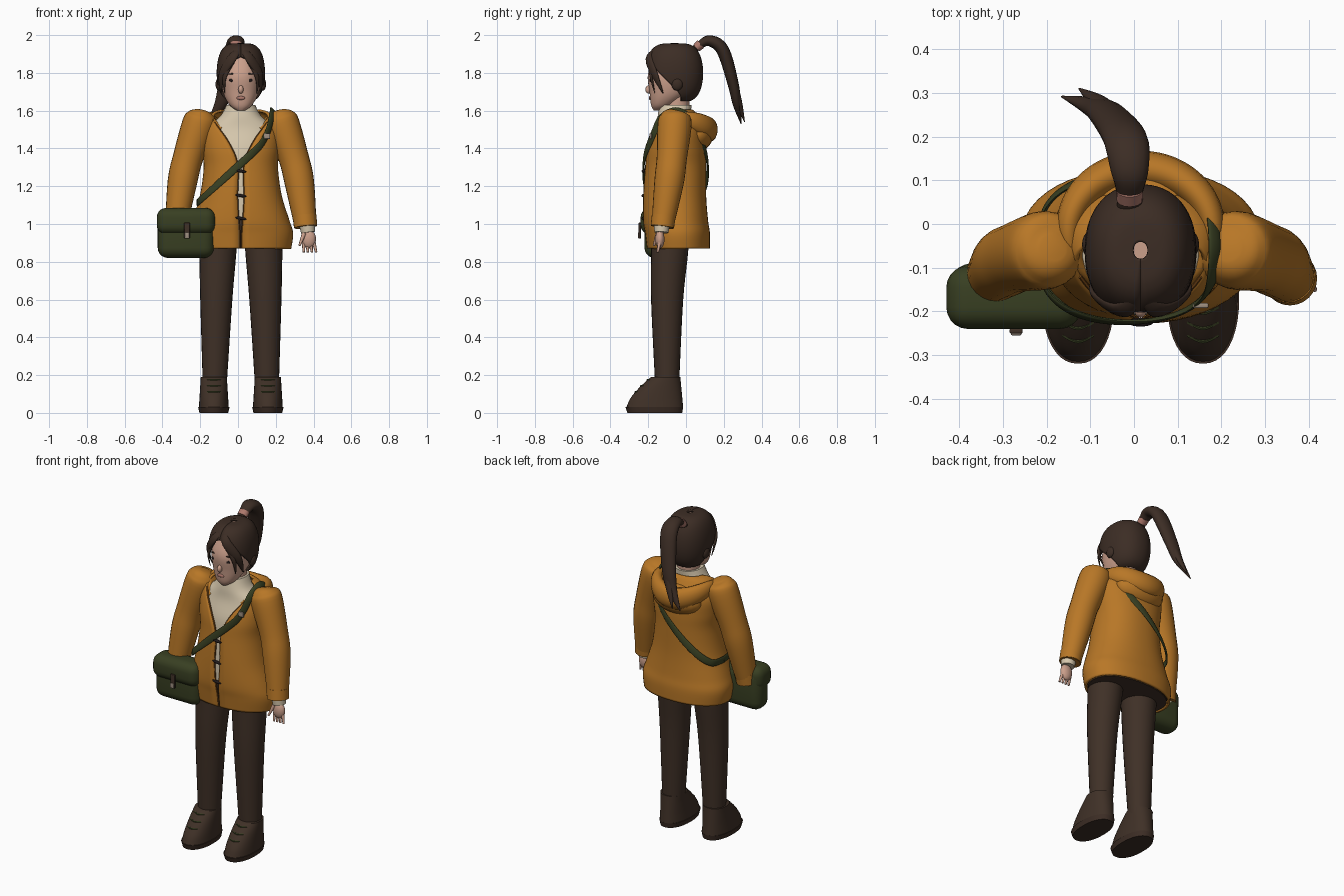
import bpy, bmesh, math
from mathutils import Vector, Matrix

if "Cube" in bpy.data.objects:
    bpy.data.objects.remove(bpy.data.objects["Cube"])

SHIFT = Vector((.015, 0, 0))   # the body axis sits slightly off the overall centre
ACROSS, DEEP, UP = Vector((1, 0, 0)), Vector((0, 1, 0)), Vector((0, 0, 1))
SIDES = {"left": 1, "right": -1}


def material(name, *rgb):
    mat = bpy.data.materials.new(name)
    mat.use_nodes = True
    mat.diffuse_color = (*rgb, 1)
    mat.node_tree.nodes["Principled BSDF"].inputs["Base Color"].default_value = mat.diffuse_color
    return mat


ORANGE = material("jacket orange", .48, .185, .02)
SEAM = material("dark seam orange", .2, .07, .01)
BROWN = material("trouser brown", .05, .03, .02)
HAIR = material("hair brown", .045, .026, .018)
GREEN = material("bag green", .04, .05, .016)
CREAM = material("sweater cream", .68, .58, .42)
SKIN = material("skin", .6, .35, .26)
LIPS = material("lip pink", .42, .19, .15)
DARK = material("dark brown", .015, .01, .01)
METAL = material("buckle metal", .35, .28, .22)


def finish(name, bm, mat):
    bmesh.ops.recalc_face_normals(bm, faces=bm.faces)
    bmesh.ops.translate(bm, verts=bm.verts, vec=SHIFT)
    mesh = bpy.data.meshes.new(name)
    bm.to_mesh(mesh)
    bm.free()
    mesh.materials.append(mat)
    for face in mesh.polygons:
        face.use_smooth = True
    mesh.set_sharp_from_angle(angle=math.radians(50))
    obj = bpy.data.objects.new(name, mesh)
    bpy.context.scene.collection.objects.link(obj)
    return obj


def smooth(keys, steps=5):
    """Catmull-Rom interpolation of equally long tuples."""
    points = [Vector(key) for key in keys]
    padded = [points[0]] + points + [points[-1]]
    result = []
    for a, b, c, d in zip(padded, padded[1:], padded[2:], padded[3:]):
        for step in range(steps):
            t = step / steps
            bend = (a * 2 - b * 5 + c * 4 - d) * t + (b * 3 - a - c * 3 + d) * t * t
            result.append(b + (c - a + bend) * t / 2)
    return result + [points[-1]]


def skin_rings(name, rings, mat, closed=True):
    bm = bmesh.new()
    rows = [[bm.verts.new(point) for point in ring] for ring in rings]
    count = len(rows[0])
    for low, high in zip(rows, rows[1:]):
        for i in range(count if closed else count - 1):
            j = (i + 1) % count
            bm.faces.new((low[i], low[j], high[j], high[i]))
    if closed:
        bm.faces.new(rows[0])
        bm.faces.new(rows[-1])
    return finish(name, bm, mat)


def shell(name, keys, mat, centre=0, opened=False, sides=40):
    """Oval rings: height, half width, front, back, and front opening in degrees."""
    def soften(value):
        return math.copysign(abs(value) ** .9, value)

    rings = []
    for height, width, front, back, gap in smooth(keys):
        start = math.radians(max(gap, 0)) if opened else 0
        sweep_angle = 2 * (math.pi - start)
        middle, depth = (front + back) / 2, (back - front) / 2
        angles = [start + sweep_angle * i / (sides - opened) for i in range(sides)]
        rings.append([Vector((centre + width * soften(math.sin(a)),
                              middle - depth * soften(math.cos(a)), height)) for a in angles])
    obj = skin_rings(name, rings, mat, not opened)
    if opened:
        cloth = obj.modifiers.new("cloth thickness", 'SOLIDIFY')
        cloth.thickness, cloth.offset = .014, 0
    return rings


def sweep(name, keys, mat, flat=1, facing=lambda point: DEEP, side=1, sides=16):
    """Tube through x, y, z, radius; flat scales its thickness in the facing direction."""
    path = smooth(keys)
    spine = [Vector((side * x, y, z)) for x, y, z, radius in path]
    rings = []
    for i, point in enumerate(spine):
        along = (spine[min(i + 1, len(spine) - 1)] - spine[max(i - 1, 0)]).normalized()
        wide = along.cross(facing(point)).normalized() * path[i][3]
        thin = wide.cross(along) * flat
        turns = [2 * math.pi * k / sides for k in range(sides)]
        rings.append([point + wide * math.cos(a) + thin * math.sin(a) for a in turns])
    return skin_rings(name, rings, mat)


def ball(name, centre, radii, mat, tilt=0):
    bm = bmesh.new()
    bmesh.ops.create_uvsphere(bm, u_segments=20, v_segments=12, radius=1)
    bm.transform(Matrix.Translation(centre) @ Matrix.Rotation(tilt, 4, 'Y') @ Matrix.Diagonal((*radii, 1)))
    return finish(name, bm, mat)


def box(name, centre, size, mat, bevel):
    bm = bmesh.new()
    bmesh.ops.create_cube(bm, size=1)
    bm.transform(Matrix.Translation(centre) @ Matrix.Diagonal((*size, 1)))
    bmesh.ops.bevel(bm, geom=bm.edges[:], offset=bevel, segments=5, profile=.5, affect='EDGES')
    return finish(name, bm, mat)


def inset(keys, amount):
    return [(height, width - amount, front + amount, back - amount, gap)
            for height, width, front, back, gap in keys]


# Jacket body with open front, edge trim, and the clothes underneath
torso = [(.87, .26, -.2, .12, 1), (.95, .27, -.21, .12, 1), (1.02, .25, -.22, .11, 2),
         (1.15, .21, -.22, .1, 4), (1.3, .19, -.21, .1, 4), (1.4, .2, -.2, .1, 12),
         (1.5, .2, -.17, .09, 32), (1.58, .15, -.13, .05, 72), (1.6, .1, -.11, .03, 95)]
rings = shell("jacket_body", torso, ORANGE, opened=True, sides=48)
for label, end in {"left": 0, "right": -1}.items():
    sweep("jacket_trim_" + label, [(*ring[end], .005) for ring in rings[:-8:2]], SEAM, sides=6)
shell("trouser_top", inset(torso[:3], .012), BROWN)
shell("sweater", inset(torso[2:7], .012) + [(1.57, .11, -.15, .03, 0), (1.63, .076, -.14, .03, 0)], CREAM)


# Hood rolled around the neck, fuller at the back
def hood_key(degrees):
    s, c = math.sin(math.radians(degrees)), math.cos(math.radians(degrees))
    drop = c * c * (.1 if c > 0 else .05)
    return .165 * s, -.02 - .145 * c, 1.55 - drop, .027 - .016 * c


sweep("hood_rim", [hood_key(angle) for angle in range(40, 330, 20)], ORANGE, 1.5, lambda point: UP)
ball("hood_bag", (0, .06, 1.475), (.16, .085, .09), ORANGE)

# Toggles
for height in (1.03, 1.15, 1.28):
    ball("toggle", (0, -.225, height), (.03, .01, .008), DARK, .15)

# Sleeves, hands, legs and shoes
SHOE_X = .143


def toe(t):
    return -.315 + .13 * t ** 1.5, .03 + .16 * t


for label, side in SIDES.items():
    def limb(part, keys, mat, sides=24):
        sweep(label + "_" + part, keys, mat, side=side, sides=sides)

    limb("pocket_slit", [(.13, -.2, 1.06, .003), (.155, -.18, 1.15, .003)], SEAM, 6)
    limb("sleeve", [(.2, -.055, 1.598, .03), (.205, -.058, 1.58, .07), (.22, -.06, 1.53, .09),
                    (.28, -.075, 1.35, .08), (.31, -.09, 1.22, .078), (.343, -.125, .985, .058)], ORANGE)
    limb("sleeve_band", [(.337, -.118, 1.045, .063), (.343, -.125, .985, .062)], ORANGE)
    limb("sweater_cuff", [(.35, -.128, 1, .043), (.356, -.13, .955, .037)], CREAM)
    ball(label + "_palm", (.36 * side, -.138, .92), (.038, .024, .05), SKIN)
    for i in range(4):
        x = .333 + .018 * i
        limb("finger", [(x, -.14, .9, .01), (x + .004 * i, -.15, .85, .006)], SKIN, 8)
    limb("thumb", [(.335, -.15, .95, .012), (.31, -.17, .885, .006)], SKIN, 8)
    limb("trouser_leg", [(.12, -.085, .95, .1), (.122, -.087, .85, .098),
                         (.13, -.1, .6, .085), (.138, -.1, .16, .064)], BROWN)
    shell(label + "_sole", [(0, .076, -.31, -.02, 0), (.03, .083, -.32, -.015, 0)], HAIR, SHOE_X * side)
    levels = [step / 4 for step in range(5)]
    shell(label + "_shoe", [(toe(t)[1], .079 - .01 * t, toe(t)[0], -.015 - .015 * t, 0) for t in levels],
          BROWN, SHOE_X * side)
    for t in (.5, .7, .9):
        y, z = toe(t)
        limb("lace", [(SHOE_X - .035, y + .015, z, .005), (SHOE_X, y, z, .005),
                      (SHOE_X + .035, y + .015, z, .005)], GREEN, 6)

# Neck, head and face
sweep("neck", [(0, -.05, 1.58, .065), (0, -.04, 1.74, .065)], SKIN)
shell("head", [(1.6, .02, -.17, -.12, 0), (1.63, .06, -.185, -.07, 0), (1.7, .095, -.193, .02, 0),
               (1.8, .104, -.2, .07, 0), (1.92, .06, -.14, .02, 0)], SKIN)
ball("nose", (0, -.197, 1.712), (.014, .018, .022), SKIN)
ball("lips", (0, -.19, 1.667), (.023, .007, .01), LIPS)
for label, side in SIDES.items():
    ball(label + "_eye", (.042 * side, -.188, 1.76), (.021, .006, .009), DARK, -.1 * side)
    ball(label + "_eyebrow", (.045 * side, -.188, 1.795), (.024, .006, .004), HAIR, .1 * side)


# Hair cap: a dome whose front opening widens downwards
def cap_key(degrees):
    tilt = math.radians(degrees)
    height, spread = 1.8 + .15 * math.cos(tilt), math.sin(tilt) ** .5
    hairline = 110 * (max(1.88 - height, 0) / .22) ** .6
    return height, .121 * spread, -.06 - .148 * spread, -.06 + .144 * spread, hairline


shell("hair_cap", [cap_key(angle) for angle in range(1, 165, 9)], HAIR, opened=True)


def from_head(point):
    return point - Vector((0, -.06, 1.8))


for label, side in SIDES.items():
    sweep(label + "_fringe_lock", [(.01, -.165, 1.925, .012), (.045, -.197, 1.88, .026),
                                   (.1, -.165, 1.79, .022), (.105, -.12, 1.69, .003)],
          HAIR, .45, from_head, side)
    sweep(label + "_loose_strand", [(.03, -.2, 1.88, .012), (.085, -.185, 1.78, .012), (.085, -.165, 1.69, .002)],
          HAIR, .45, from_head, side)
    ball(label + "_hair_coil", (.116 * side, -.047, 1.74), (.018, .03, .034), HAIR)


# Ponytail with tie and split tips
def sideways(point):
    return ACROSS


sweep("ponytail", [(-.025, .03, 1.91, .02), (-.025, .07, 1.945, .02), (-.025, .125, 1.97, .029),
                   (-.035, .195, 1.92, .034), (-.075, .25, 1.74, .029), (-.11, .27, 1.63, .021),
                   (-.18, .292, 1.53, .002)], HAIR, 1.5, sideways)
sweep("ponytail_tip", [(-.07, .25, 1.74, .024), (-.1, .28, 1.64, .018), (-.14, .31, 1.54, .002)],
      HAIR, 1.2, sideways)
sweep("hair_tie", [(-.025, .055, 1.933, .025), (-.025, .078, 1.952, .026)], LIPS, 1.2, sideways)

# Shoulder bag with flap and buckle
box("bag_body", (-.29, -.155, .945), (.3, .13, .25), GREEN, .055)
box("bag_flap", (-.29, -.168, 1.015), (.31, .145, .14), GREEN, .05)
box("bag_strap_tab", (-.285, -.245, .965), (.03, .012, .085), BROWN, .004)
box("bag_buckle", (-.285, -.251, .94), (.024, .008, .03), METAL, .003)


# Cross-body strap: a slanted loop from the hip that rises over the far shoulder
def strap_key(degrees):
    s, c = math.sin(math.radians(degrees)), math.cos(math.radians(degrees))
    x = -.03 + .2 * s
    return x, -.055 - math.copysign(.17 * abs(c) ** .6, c), 1.32 + .9 * x + .13 * max(s, 0) ** 8, .02


def from_body(point):
    return point - Vector((0, -.06, min(point.z, 1.45)))


sweep("bag_strap", [strap_key(angle) for angle in range(-90, 280, 15)], GREEN, .3, from_body)
box("strap_slider", (.138, -.187, 1.465), (.035, .012, .03), METAL, .004)
